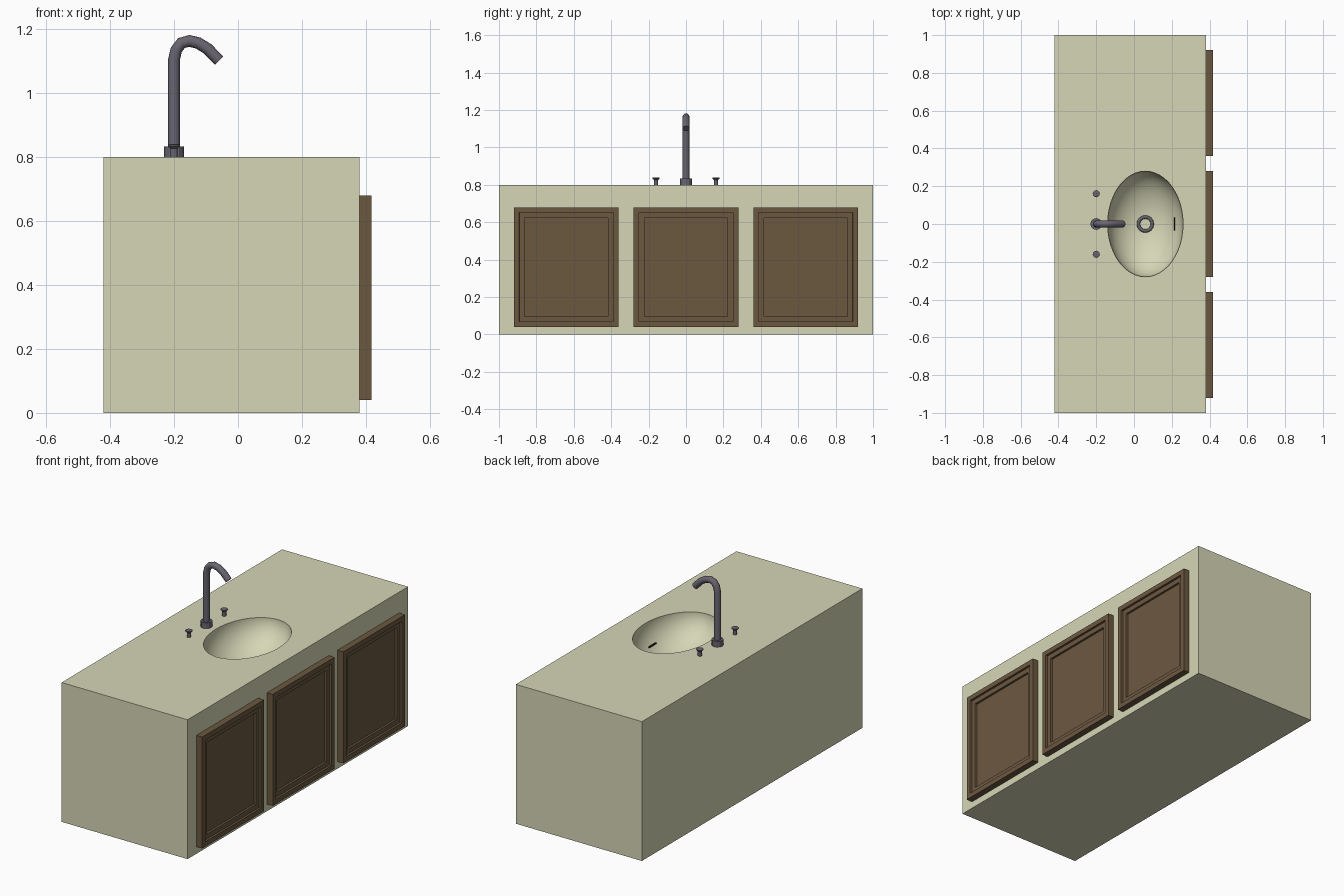
import bpy, bmesh, math
from mathutils import Vector

if "Cube" in bpy.data.objects:
    bpy.data.objects.remove(bpy.data.objects["Cube"])


def material(name, rgb):
    m = bpy.data.materials.new(name)
    m.diffuse_color = (*[(c / 255) ** 2.2 for c in rgb], 1)
    m.use_nodes = True
    m.node_tree.nodes["Principled BSDF"].inputs["Base Color"].default_value = m.diffuse_color
    return m


CREAM = material("cream stone", (213, 213, 181))
WOOD = material("brown wood", (107, 89, 66))
METAL = material("grey metal", (104, 101, 112))
DARK = material("dark slot", (30, 30, 30))
TOP = 0.8
BASIN = Vector((0.06, 0, TOP))
RADII = (0.2, 0.28, 0.18)


def finish(name, bm, mat, smooth=None):
    bmesh.ops.recalc_face_normals(bm, faces=bm.faces)
    me = bpy.data.meshes.new(name)
    bm.to_mesh(me)
    bm.free()
    me.materials.append(mat)
    ob = bpy.data.objects.new(name, me)
    bpy.context.collection.objects.link(ob)
    if smooth:
        shade(ob, smooth)
    return ob


def shade(ob, angle):
    bpy.ops.object.select_all(action='DESELECT')
    bpy.context.view_layer.objects.active = ob
    ob.select_set(True)
    bpy.ops.object.shade_smooth_by_angle(angle=math.radians(angle))


def box(lo, hi):
    bm = bmesh.new()
    bmesh.ops.create_cube(bm, size=1)
    for v in bm.verts:
        v.co = [(a + b) / 2 + c * (b - a) for a, b, c in zip(lo, hi, v.co)]
    return bm


def lathe(name, profile, centre, sides, mat, closed=False, smooth=None):
    """Revolve (radius, height) points around z."""
    bm = bmesh.new()
    rings = [[bm.verts.new((centre[0] + r * math.cos(2 * math.pi * i / sides),
                            centre[1] + r * math.sin(2 * math.pi * i / sides),
                            centre[2] + z)) for i in range(sides)] for r, z in profile]
    pairs = list(zip(rings, rings[1:]))
    if closed:
        pairs.append((rings[-1], rings[0]))
    else:
        bm.faces.new(rings[0])
        bm.faces.new(rings[-1])
    for a, b in pairs:
        for i in range(sides):
            j = (i + 1) % sides
            bm.faces.new((a[i], a[j], b[j], b[i]))
    return finish(name, bm, mat, smooth)


# Cabinet with an ellipsoid bowl carved out of its top
cabinet = finish("cabinet", box((-0.42, -1, 0), (0.38, 1, TOP)), CREAM)
bm = bmesh.new()
bmesh.ops.create_uvsphere(bm, u_segments=48, v_segments=25, radius=1)
for v in bm.verts:
    v.co = BASIN + Vector([c * r for c, r in zip(v.co, RADII)])
cutter = finish("bowl_cutter", bm, CREAM)
cutter.hide_render = True
mod = cabinet.modifiers.new("bowl", 'BOOLEAN')
mod.operation, mod.solver, mod.object = 'DIFFERENCE', 'EXACT', cutter
bpy.context.view_layer.objects.active = cabinet
bpy.ops.object.modifier_apply(modifier=mod.name)
bpy.data.objects.remove(cutter)
shade(cabinet, 30)

# Three doors with a double stepped recess
for n, y in (("left", -0.64), ("middle", 0), ("right", 0.64)):
    bm = box((0.38, y - 0.28, 0.04), (0.417, y + 0.28, 0.68))
    bm.normal_update()
    face = max(bm.faces, key=lambda f: f.normal.x)
    for _ in range(2):
        bmesh.ops.inset_region(bm, faces=[face], thickness=0.04)
        bmesh.ops.inset_region(bm, faces=[face], thickness=0.0005)
        bmesh.ops.translate(bm, verts=face.verts, vec=(-0.012, 0, 0))
    finish(n + "_door", bm, WOOD)

# Drain ring and overflow slot
lathe("drain_ring", [(0.037 + 0.009 * math.cos(a * math.pi / 4),
                      0.009 * math.sin(a * math.pi / 4)) for a in range(8)],
      (BASIN.x, 0, TOP - RADII[2] + 0.004), 16, METAL, closed=True, smooth=50)
finish("overflow_slot", box((0.211, -0.035, 0.683), (0.217, 0.035, 0.69)), DARK)

# Faucet base and handles
lathe("faucet_base", [(0.031, 0), (0.031, 0.033), (0.018, 0.033)], (-0.2, 0, TOP), 12, METAL)
for n, y in (("left", -0.16), ("right", 0.16)):
    lathe(n + "_handle", [(0.011, 0), (0.011, 0.026), (0.019, 0.033), (0.019, 0.038),
                          (0.012, 0.04)], (-0.2, y, TOP), 12, METAL)

# Curved spout: a circle swept along a path in the xz plane
path = [Vector((x, 0, z)) for x, z in (
    (-0.2, 0.8), (-0.2, 1.105), (-0.193, 1.135), (-0.177, 1.156), (-0.152, 1.163),
    (-0.124, 1.156), (-0.095, 1.138), (-0.059, 1.101))]
bm = bmesh.new()
rings = []
for i, p in enumerate(path):
    t = (path[min(i + 1, len(path) - 1)] - path[max(i - 1, 0)]).normalized()
    if i == 1:
        t = Vector((0.1, 0, 1)).normalized()
    side = Vector((t.z, 0, -t.x))
    rings.append([bm.verts.new(p + 0.0185 * (side * math.cos(a) + Vector((0, math.sin(a), 0))))
                  for a in (2 * math.pi * k / 16 for k in range(16))])
for a, b in zip(rings, rings[1:]):
    for k in range(16):
        j = (k + 1) % 16
        bm.faces.new((a[k], a[j], b[j], b[k]))
bm.faces.new(rings[0])
bm.faces.new(rings[-1])
finish("spout", bm, METAL, 40)
